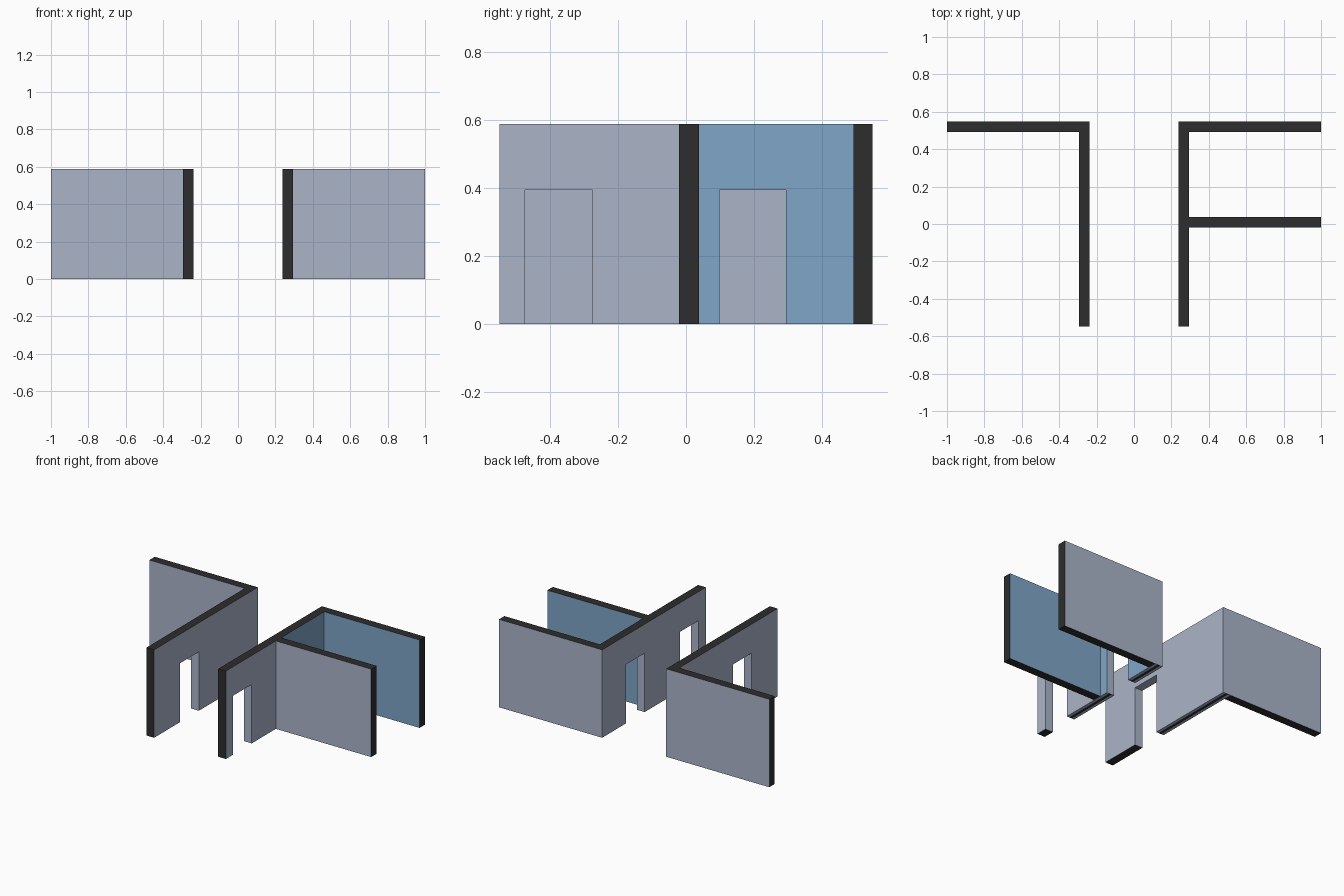
import bpy, bmesh
from mathutils import Vector

if "Cube" in bpy.data.objects:
    bpy.data.objects.remove(bpy.data.objects["Cube"])

H, DOOR_H = 0.588, 0.394          # wall and door heights
XI, XO = 0.237, 0.294             # inner / outer x of the long walls
Y0, Y1 = -0.548, 0.548            # front and back ends
YB = 0.491                        # front side of the back arms
M0, M1 = -0.02, 0.038             # middle arm


def srgb(r, g, b):
    lin = [((c / 255 + 0.055) / 1.055) ** 2.4 for c in (r, g, b)]
    return (*lin, 1)


def material(name, rgb):
    m = bpy.data.materials.new(name)
    m.diffuse_color = srgb(*rgb)
    m.use_nodes = True
    m.node_tree.nodes["Principled BSDF"].inputs["Base Color"].default_value = m.diffuse_color
    return m


MATS = [material("grey_wall", (171, 181, 201)),
        material("blue_room", (127, 166, 200)),
        material("dark_cut", (45, 45, 45))]
GREY, BLUE, DARK = range(3)


def finish(bm, name, rule, drop):
    """Colour each face by a rule, remove hidden joint faces, make the object."""
    bmesh.ops.recalc_face_normals(bm, faces=bm.faces)
    bm.normal_update()
    hidden = []
    for f in bm.faces:
        c, n = f.calc_center_median(), f.normal
        if drop(c, n):
            hidden.append(f)
        else:
            f.material_index = rule(c, n)
    bmesh.ops.delete(bm, geom=hidden, context='FACES')
    me = bpy.data.meshes.new(name)
    bm.to_mesh(me)
    bm.free()
    for m in MATS:
        me.materials.append(m)
    bpy.context.collection.objects.link(bpy.data.objects.new(name, me))


def long_wall(name, side, doors, drop, blue):
    """Wall along y: side profile with door notches, extruded in x."""
    pts = [(Y0, 0)]
    for a, b in doors:
        pts += [(a, 0), (a, DOOR_H), (b, DOOR_H), (b, 0)]
    pts += [(Y1, 0), (Y1, H), (Y0, H)]
    bm = bmesh.new()
    face = bm.faces.new([bm.verts.new((side * XI, y, z)) for y, z in pts])
    out = bmesh.ops.extrude_face_region(bm, geom=[face])["geom"]
    bmesh.ops.translate(bm, vec=(side * (XO - XI), 0, 0),
                        verts=[v for v in out if isinstance(v, bmesh.types.BMVert)])
    # split at the arms, and lengthwise for the strip underneath
    third = (XO - XI) / 3
    cuts = [((0, y, 0), (0, 1, 0)) for y in (M0, M1, YB)]
    cuts += [((side * (XI + k * third), 0, 0), (1, 0, 0)) for k in (1, 2)]
    for co, no in cuts:
        bmesh.ops.bisect_plane(bm, geom=bm.verts[:] + bm.edges[:] + bm.faces[:],
                               plane_co=co, plane_no=no, dist=1e-6)

    def rule(c, n):
        if n.z > 0.9 or n.y < -0.9 and c.y < Y0 + 0.01:
            return DARK
        if n.z < -0.9 and c.z < 0.01:
            strip = abs(abs(c.x) - (XI + XO) / 2) < third / 2
            return DARK if c.y < doors[0][0] or strip else GREY
        return BLUE if blue(c, n) else GREY

    finish(bm, name, rule, drop)


def arm(name, side, y0, y1, blue_y=0):
    """Wall along x: blue_y is the y direction of its blue side."""
    bm = bmesh.new()
    bmesh.ops.create_cube(bm, size=1)
    for v in bm.verts:
        v.co = Vector((side * (1 if v.co.x * side > 0 else XO),
                       y1 if v.co.y > 0 else y0,
                       H if v.co.z > 0 else 0))

    def rule(c, n):
        if abs(n.y) < 0.5:
            return DARK
        return BLUE if n.y * blue_y > 0.5 else GREY

    finish(bm, name, rule, lambda c, n: n.x * side < -0.9)


# long walls on both sides of the corridor
long_wall("left_corridor_wall", -1, [(-0.273, -0.075)],
          lambda c, n: n.x < -0.9 and c.y > YB,
          lambda c, n: False)
long_wall("right_corridor_wall", 1, [(-0.473, -0.275), (0.098, 0.294)],
          lambda c, n: n.x > 0.9 and (c.y > YB or M0 < c.y < M1),
          lambda c, n: n.x > 0.9 and c.y > M1)

# side walls
arm("left_back_wall", -1, YB, Y1)
arm("right_back_wall", 1, YB, Y1, blue_y=-1)
arm("right_middle_wall", 1, M0, M1, blue_y=1)
